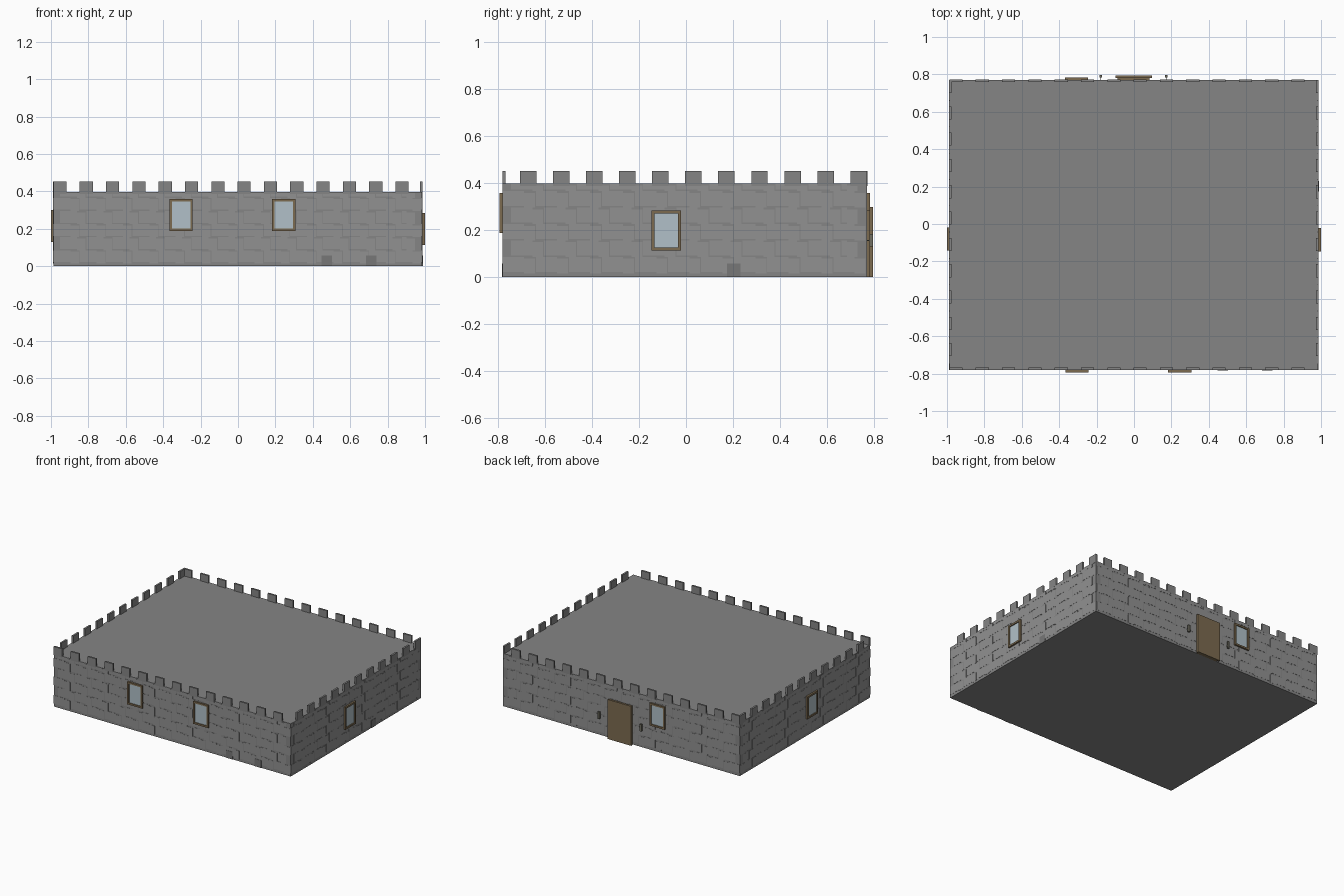
import bpy, bmesh
from mathutils import Vector

if "Cube" in bpy.data.objects:
    bpy.data.objects.remove(bpy.data.objects["Cube"])

# Wall planes: axis of outward direction, sign, plane position, extents along wall
X0, X1, Y0, Y1 = -0.987, 0.985, -0.78, 0.77
WALLS = {
    "front": (1, -1, Y0, X0, X1),
    "back": (1, 1, Y1, X0, X1),
    "left": (0, -1, X0, Y0, Y1),
    "right": (0, 1, X1, Y0, Y1),
}
WALL_TOP = 0.397
PITCH, COURSE = 0.1407, 0.07


def material(name, rgb):
    m = bpy.data.materials.new(name)
    m.diffuse_color = (*rgb, 1)
    m.use_nodes = True
    m.node_tree.nodes["Principled BSDF"].inputs["Base Color"].default_value = m.diffuse_color
    return m


def finish(bm, name, mat=None):
    bmesh.ops.recalc_face_normals(bm, faces=bm.faces)
    me = bpy.data.meshes.new(name)
    bm.to_mesh(me)
    bm.free()
    ob = bpy.data.objects.new(name, me)
    bpy.context.collection.objects.link(ob)
    if mat:
        me.materials.append(mat)
    return ob


def slab(bm, wall, u0, u1, z0, z1, d0, d1):
    """Box on a wall: u runs along it, d outward."""
    axis, sign, plane, _, _ = WALLS[wall]
    vs = []
    for d in (d0, d1):
        for u, z in ((u0, z0), (u1, z0), (u1, z1), (u0, z1)):
            out = plane + sign * d
            vs.append(bm.verts.new((u, out, z) if axis else (out, u, z)))
    bm.faces.new(vs[:4])
    bm.faces.new(vs[4:])
    for k in range(4):
        n = (k + 1) % 4
        bm.faces.new((vs[k], vs[n], vs[n + 4], vs[k + 4]))


wood = material("wood", (0.20, 0.145, 0.08))
glass = material("glass", (0.44, 0.53, 0.58))
wall_grey = material("wall_grey", (0.235, 0.235, 0.235))
stone_grey = material("stone_grey", (0.285, 0.285, 0.285))
dark_stone = material("dark_stone", (0.185, 0.185, 0.185))
iron = material("iron", (0.16, 0.155, 0.12))

# Solid building core with flat roof
bm = bmesh.new()
slab(bm, "front", X0, X1, 0, WALL_TOP, 0, Y0 - Y1)
finish(bm, "building_core", wall_grey)

for wall, (axis, sign, plane, lo, hi) in WALLS.items():
    # Running-bond stone courses, almost flush with the darker wall
    bm = bmesh.new()
    for row in range(1, 7):
        z0 = row * COURSE - 0.055
        z1 = min(z0 + COURSE, WALL_TOP)
        shift = 0 if row % 2 else PITCH / 4
        u, end = lo + shift, hi - shift
        while u < end - 0.02:
            u2 = min(u + PITCH, end)
            slab(bm, wall, u, u2 - 0.05, z0 + 0.007, z1, -0.002, 0.0012)
            slab(bm, wall, u2 - 0.05, u2 - 0.004, z0, z1 - 0.007, -0.002, 0.0012)
            u += PITCH
    finish(bm, wall + "_stones", stone_grey)

    # Battlements: half a stone wide, evenly spaced
    bm = bmesh.new()
    k = 0
    while True:
        u = lo + k * PITCH if axis else hi - 0.07 - k * PITCH
        if u < lo - 1e-6 or u + 0.07 > hi + 1e-6:
            break
        slab(bm, wall, u, u + 0.07, WALL_TOP - 0.01, 0.452, -0.012, 0.0015)
        k += 1
    finish(bm, wall + "_battlements", wall_grey)


def window(name, wall, u0, z0, w=0.125, h=0.17, t=0.013):
    u1, z1 = u0 + w, z0 + h
    bm = bmesh.new()
    for a, b, c, d in ((u0, u0 + t, z0, z1), (u1 - t, u1, z0, z1),
                       (u0 + t, u1 - t, z0, z0 + t), (u0 + t, u1 - t, z1 - t, z1)):
        slab(bm, wall, a, b, c, d, -0.002, 0.014)
    finish(bm, name + "_frame", wood)
    bm = bmesh.new()
    slab(bm, wall, u0 + t, u1 - t, z0 + t, z1 - t, -0.002, 0.007)
    finish(bm, name + "_glass", glass)


# Windows on all four sides
window("front_window_a", "front", -0.367, 0.188)
window("front_window_b", "front", 0.182, 0.188)
window("back_window", "back", -0.37, 0.188)
window("right_window", "right", -0.147, 0.113)
window("left_window", "left", -0.143, 0.13)

# Dark foundation stones
for i, (wall, u) in enumerate((("front", 0.447), ("front", 0.685), ("right", 0.175))):
    bm = bmesh.new()
    slab(bm, wall, u, u + 0.056, 0, 0.057, -0.002, 0.003)
    finish(bm, "foundation_stone_%d" % i, dark_stone)

# Back door: backing and wider leaf
bm = bmesh.new()
slab(bm, "back", -0.087, 0.083, 0, 0.285, -0.002, 0.011)
slab(bm, "back", -0.1, 0.095, 0, 0.297, 0.010, 0.025)
finish(bm, "door", wood)

# Wall lamps either side of the door, each on a slim bracket
for side, x in (("a", -0.178), ("b", 0.172)):
    bm = bmesh.new()
    slab(bm, "back", x - 0.007, x + 0.007, 0.13, 0.182, 0.012, 0.026)
    slab(bm, "back", x - 0.002, x + 0.002, 0.153, 0.157, 0, 0.014)
    finish(bm, "door_lamp_" + side, iron)
